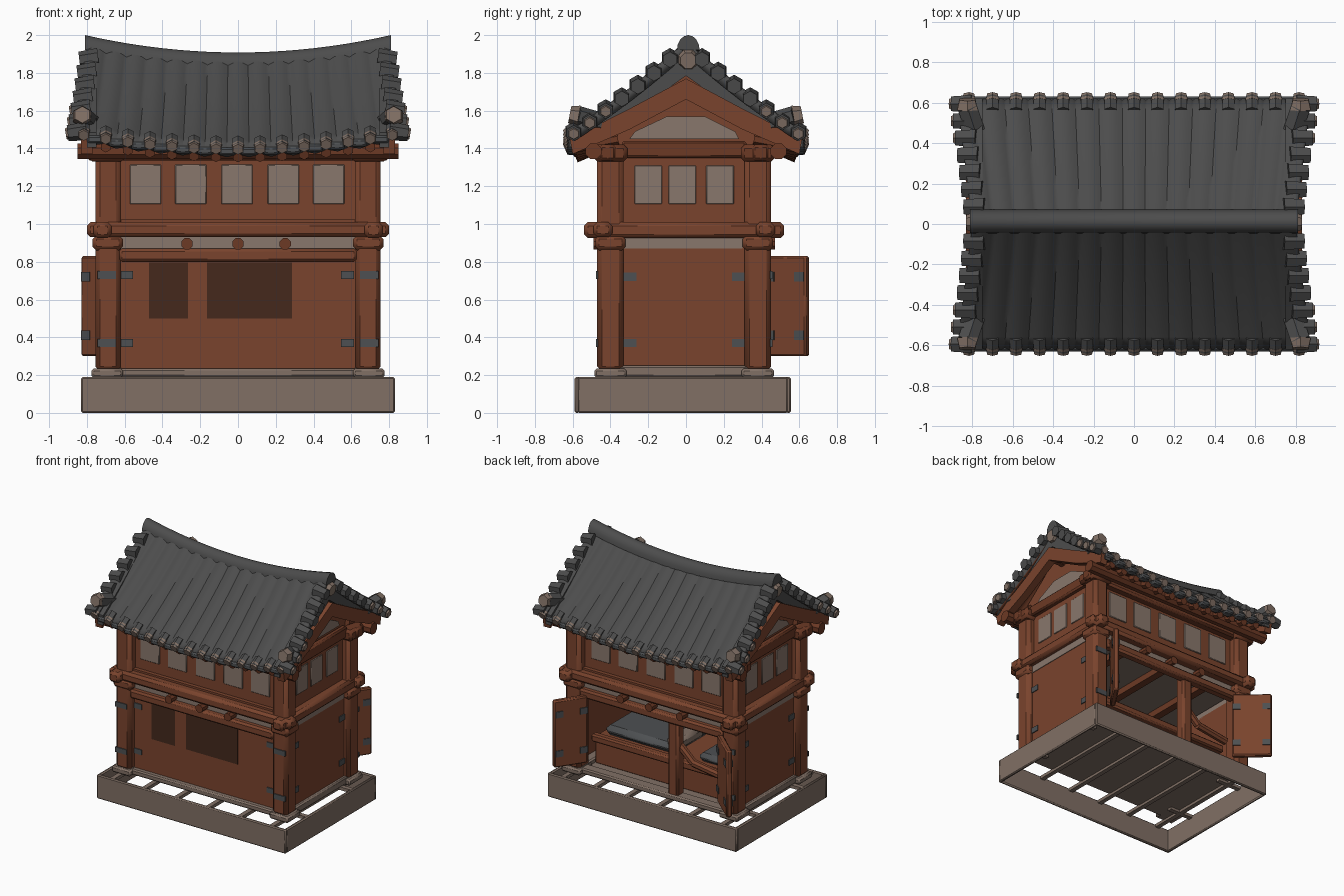
import bpy, bmesh, math
from mathutils import Vector

if "Cube" in bpy.data.objects:
    bpy.data.objects.remove(bpy.data.objects["Cube"])


def material(name, r, g, b):
    m = bpy.data.materials.new(name)
    m.use_nodes = True
    m.diffuse_color = (r, g, b, 1)
    m.node_tree.nodes["Principled BSDF"].inputs["Base Color"].default_value = (r, g, b, 1)
    return m


WOOD = material("red brown wood", .195, .057, .026)
DARK = material("dark wood", .15, .041, .018)
STONE = material("beige stone", .22, .162, .13)
PAPER = material("window paper", .25, .185, .15)
ROOF = material("roof grey", .073, .073, .073)
SLATE = material("slate", .075, .08, .084)
SHADE = material("dark opening", .058, .022, .012)
parts = []


def finish(name, bm, *mats):
    me = bpy.data.meshes.new(name)
    bm.to_mesh(me)
    bm.free()
    ob = bpy.data.objects.new(name, me)
    bpy.context.collection.objects.link(ob)
    for m in mats:
        me.materials.append(m)
    parts.append(ob)
    return ob


def loft(name, rings, mat, bevel=0):
    """Closed solid through rings with equal point counts."""
    bm = bmesh.new()
    rows = [[bm.verts.new(p) for p in ring] for ring in rings]
    n = len(rows[0])
    for a, b in zip(rows, rows[1:]):
        for i in range(n):
            j = (i + 1) % n
            bm.faces.new((a[i], a[j], b[j], b[i]))
    bm.faces.new(rows[0])
    bm.faces.new(rows[-1])
    bmesh.ops.recalc_face_normals(bm, faces=bm.faces)
    ob = finish(name, bm, mat)
    if bevel:
        mod = ob.modifiers.new("soft edges", 'BEVEL')
        mod.width, mod.segments = bevel, 1
    return ob


def box(name, x, y, z, mat, bevel=0):
    ring = [(x[0], y[0]), (x[1], y[0]), (x[1], y[1]), (x[0], y[1])]
    return loft(name, [[(a, b, h) for a, b in ring] for h in z], mat, bevel)


def prism(name, profile, x, mat):
    return loft(name, [[(h, a, b) for a, b in profile] for h in x], mat)


def rod(name, a, b, r0, mat, r1=None, sides=8):
    a, b = Vector(a), Vector(b)
    q = (b - a).to_track_quat('Z', 'Y')
    rings = []
    for c, r in ((a, r0), (b, r1 or r0)):
        rings.append([c + q @ Vector((r * math.cos(k), r * math.sin(k), 0))
                      for k in (math.tau * (i + .5) / sides for i in range(sides))])
    return loft(name, rings, mat)


def around(s, a, b):
    """Ordered range a..b mirrored by sign s."""
    return tuple(sorted((s * a, s * b)))


# Foundation ring, ties and floor
for s in (-1, 1):
    box("foundation_long", (-.83, .83), (-.59, -.565) if s < 0 else (.53, .555), (0, .19), STONE, .008)
    box("foundation_end", around(s, .805, .83), (-.575, .54), (0, .19), STONE, .008)
    box("sill_long", (-.74, .74), (-.45, -.36) if s < 0 else (.34, .43), (.19, .235), STONE, .01)
    box("sill_end", around(s, .62, .74), (-.44, .42), (.19, .25), STONE, .01)
    for y in (-.3, .26):
        box("side_tie", around(s, .6, .815), (y - .018, y + .018), (.165, .19), STONE)
for i in range(6):
    x = -.7 + .28 * i
    box("floor_joist", (x - .018, x + .018), (-.575, .54), (.165, .19), STONE)
box("floor", (-.68, .68), (-.42, .40), (.185, .215), STONE)

# Posts with foot stones, cross beams and lower side walls
for sx in (-1, 1):
    for sy in (-1, 1):
        y = sy * .39 - .01
        box("foot_stone", around(sx, .61, .775), (y - .085, y + .085), (.185, .235), STONE, .012)
        box("corner_post", around(sx, .62, .755), (y - .07, y + .07), (.22, 1.42), WOOD, .025)
        box("post_collar", around(sx, .61, .77), (y - .08, y + .08), (.86, .94), WOOD, .02)
        box("eave_bracket", around(sx, .6, .79), (y - .09, y + .09), (1.33, 1.42), DARK, .02)
    box("side_beam", around(sx, .67, .765), (-.54, .52), (.925, 1.01), WOOD, .02)
    box("side_panel", around(sx, .69, .715), (-.34, .32), (.24, .88), WOOD)
    box("side_plaster_strip", around(sx, .69, .72), (-.33, .30), (.87, .93), PAPER)
    box("side_upper_wall", around(sx, .66, .70), (-.38, .36), (.95, 1.42), WOOD)
    box("side_upper_rail", around(sx, .69, .74), (-.34, .32), (1.35, 1.44), DARK, .012)
    for y in (-.20, -.02, .18):
        box("side_window", around(sx, .695, .706), (y - .073, y + .073), (1.105, 1.31), PAPER, .004)
    for y in (-.30, .28):
        for z in (.72, .37):
            box("side_hinge", around(sx, .71, .722), (y - .037, y + .037), (z - .022, z + .022), SLATE)

# Long sides: beams, upper walls and windows
for s in (-1, 1):
    def span(a, b):
        return tuple(v - .01 for v in around(s, a, b))
    box("long_beam", (-.80, .80), span(.38, .48), (.93, 1.01), WOOD, .02)
    box("lower_beam", (-.63, .63), span(.38, .455), (.80, .87), WOOD, .015)
    box("plaster_strip", (-.62, .62), span(.38, .41), (.86, .94), PAPER)
    box("upper_wall", (-.65, .65), span(.36, .39), (.95, 1.42), WOOD)
    box("upper_sill", (-.63, .63), span(.38, .42), (1.0, 1.025), WOOD)
    box("wall_plate", (-.80, .80), span(.36, .45), (1.335, 1.42), DARK, .015)
    for x in (-.49, -.25, -.005, .24, .48):
        box("window", (x - .083, x + .083), span(.385, .398), (1.105, 1.315), PAPER, .004)
    for x in (-.27, 0, .25):
        rod("beam_peg", (x, s * .38 - .01, .895), (x, s * .48 - .01, .895), .032, DARK)
    for x in (-1, 1):
        for z in (.73, .37):
            box("post_hinge", around(x, .645, .745), span(.455, .467), (z - .02, z + .02), SLATE)

# Front panel with openings and hinges
box("front_panel", (-.63, .63), (-.41, -.38), (.22, .82), WOOD)
for x in ((-.47, -.265), (-.165, .285)):
    box("dark_opening", x, (-.414, -.376), (.50, .795), SHADE)
for x in (-.59, .58):
    for z in (.73, .37):
        box("panel_hinge", (x - .035, x + .035), (-.418, -.40), (z - .02, z + .02), SLATE)

# Interior and back opening
box("ceiling", (-.67, .67), (-.39, .37), (.90, .95), STONE)
for x in (-.4, 0, .4):
    box("ceiling_joist", (x - .03, x + .03), (-.38, .36), (.85, .91), DARK)
box("bench", (-.60, .62), (-.38, .26), (.21, .43), WOOD, .01)
box("bench_rail", (-.62, .62), (.25, .31), (.40, .46), WOOD, .012)
box("bedding", (-.06, .57), (-.24, .22), (.43, .51), SLATE, .035)
box("bed_back", (-.06, .57), (-.34, -.25), (.43, .60), STONE, .03)
box("pillow", (-.08, .04), (-.12, .20), (.46, .55), STONE, .025)
box("cushion", (-.57, -.24), (-.24, .2), (.43, .50), SLATE, .03)
box("cushion_back", (-.57, -.24), (-.34, -.25), (.43, .58), STONE, .03)
box("inner_plaster", (-.58, .58), (-.374, -.365), (.72, .86), PAPER)
box("back_post", (-.22, -.13), (.33, .42), (.22, .85), WOOD, .015)
for a, b in (((-.19, .36, .62), (-.32, .36, .50)), ((-.32, .36, .50), (-.59, .36, .46))):
    rod("back_brace", a, b, .03, WOOD)

# Open back doors
for name, hinge, tip in (("left_door", (.57, .43), (.715, .645)), ("right_door", (-.60, .43), (-.82, .625))):
    d = Vector(tip) - Vector(hinge)
    leaf = [box(name, (0, d.length), (-.022, .022), (.30, .83), WOOD, .01)]
    for z in (.41, .72):
        for x in (.0, d.length - .07):
            leaf.append(box(name + "_hinge", (x, x + .06), (-.028, .028), (z - .025, z + .025), SLATE))
    for ob in leaf:
        ob.location = (*hinge, 0)
        ob.rotation_euler.z = math.atan2(d.y, d.x)


# Curved roof surface with rounded ribs
def roof_point(u, t, rib=0):
    x, y = u * (.80 + .075 * abs(t)), .62 * t
    z = 1.89 - .9 * abs(y) + .2 * y * y + .085 * u * u
    return Vector((x, y, z + rib * (abs(math.cos(math.pi * u * 7.5)) - .6)))


bm = bmesh.new()
NX, NY = 120, 20
grid = [[bm.verts.new(roof_point(i * 2 / NX - 1, j * 2 / NY - 1, .017)) for j in range(NY + 1)]
        for i in range(NX + 1)]
for a, b in zip(grid, grid[1:]):
    for j in range(NY):
        bm.faces.new((a[j], b[j], b[j + 1], a[j + 1]))
roof = finish("tiled_roof", bm, ROOF, DARK)
solid = roof.modifiers.new("thickness", 'SOLIDIFY')
solid.thickness, solid.offset, solid.material_offset = .055, -1, 1

# Upswept rounded ridge
section = [(.012 + .06 * math.cos(a), 1.83 + .078 * math.sin(a)) for a in (math.pi * i / 8 for i in range(9))]
loft("ridge", [[(x, y, z + .092 * (x / .81) ** 2) for y, z in section]
               for x in (-.81 + .081 * i for i in range(21))], ROOF)

# Eave tiles and rafters
for s in (-1, 1):
    for k in range(-7, 8):
        p = roof_point(k / 7.5, s)
        rod("eave_tile", p - Vector((0, s * .06, -.03)), p + Vector((0, s * .005, -.008)), .034, ROOF, sides=6)
        rod("tile_cap", p + Vector((0, -s * .012, 0)), p + Vector((0, s * .02, -.014)), .037, STONE, .03, 6)
        if abs(k) < 7:
            rod("rafter", (p.x, s * .36, 1.45), (p.x, s * .585, p.z - .055), .03, DARK, sides=6)
    for k in range(-7, 7):
        p = roof_point((k + .5) / 7.5, s)
        box("eave_edge", (p.x - .04, p.x + .04), around(s, .56, .63), (p.z - .045, p.z - .005), SLATE, .01)
    rod("eave_purlin", (-.85, s * .49, 1.385), (.85, s * .49, 1.385), .045, DARK)

# Gable ends
for sx in (-1, 1):
    prism("gable_wall", ((-.44, 1.38), (.44, 1.38), (.44, 1.48), (0, 1.84), (-.44, 1.48)),
          around(sx, .65, .69), WOOD)
    prism("gable_plaster", ((-.3, 1.45), (.28, 1.45), (.26, 1.49), (.1, 1.57), (-.1, 1.57), (-.27, 1.49)),
          around(sx, .685, .698), PAPER)
    rod("ridge_beam", (sx * .6, 0, 1.70), (sx * .79, 0, 1.70), .045, DARK)
    prism("bargeboard", ((0, 1.77), (.3, 1.61), (.615, 1.45), (.60, 1.37), (.3, 1.50), (0, 1.66),
                         (-.3, 1.50), (-.60, 1.37), (-.615, 1.45), (-.3, 1.61)), around(sx, .77, .83), WOOD)
    rake = [roof_point(1, i / 6 - 1) for i in range(13)]
    prism("rake_board", [(p.y, p.z - .01) for p in rake] + [(p.y, p.z - .09 - .10 * (1 - abs(p.y) / .62))
          for p in reversed(rake)], around(sx, .75, .80), ROOF)
    rod("ridge_cap", (sx * .79, .012, 1.87), (sx * .825, .012, 1.865), .06, STONE, .045)
    for sy in (-1, 1):
        for i in range(1, 8):
            p = roof_point(sx, sy * i / 7.3)
            p.z -= .03
            rod("rake_tile", p - Vector((sx * .07, 0, -.012)), p + Vector((sx * .03, 0, 0)), .05, ROOF, .042, 6)
            if i > 4:
                rod("rake_cap", p + Vector((sx * .016, 0, 0)), p + Vector((sx * .04, 0, -.004)), .038, STONE, .028, 6)
        c = roof_point(sx * .95, sy * .9)
        rod("corner_tile", c + Vector((-sx * .04, -sy * .10, .01)), c + Vector((0, sy * .02, .045)), .055, ROOF, .055, 6)
        rod("corner_cap", c + Vector((0, sy * .01, .043)), c + Vector((0, sy * .058, .052)), .058, STONE, .045, 6)

# Smooth shading with crisp edges
bpy.ops.object.select_all(action='DESELECT')
for ob in parts:
    ob.select_set(True)
bpy.context.view_layer.objects.active = roof
bpy.ops.object.shade_smooth_by_angle(angle=math.radians(40))
